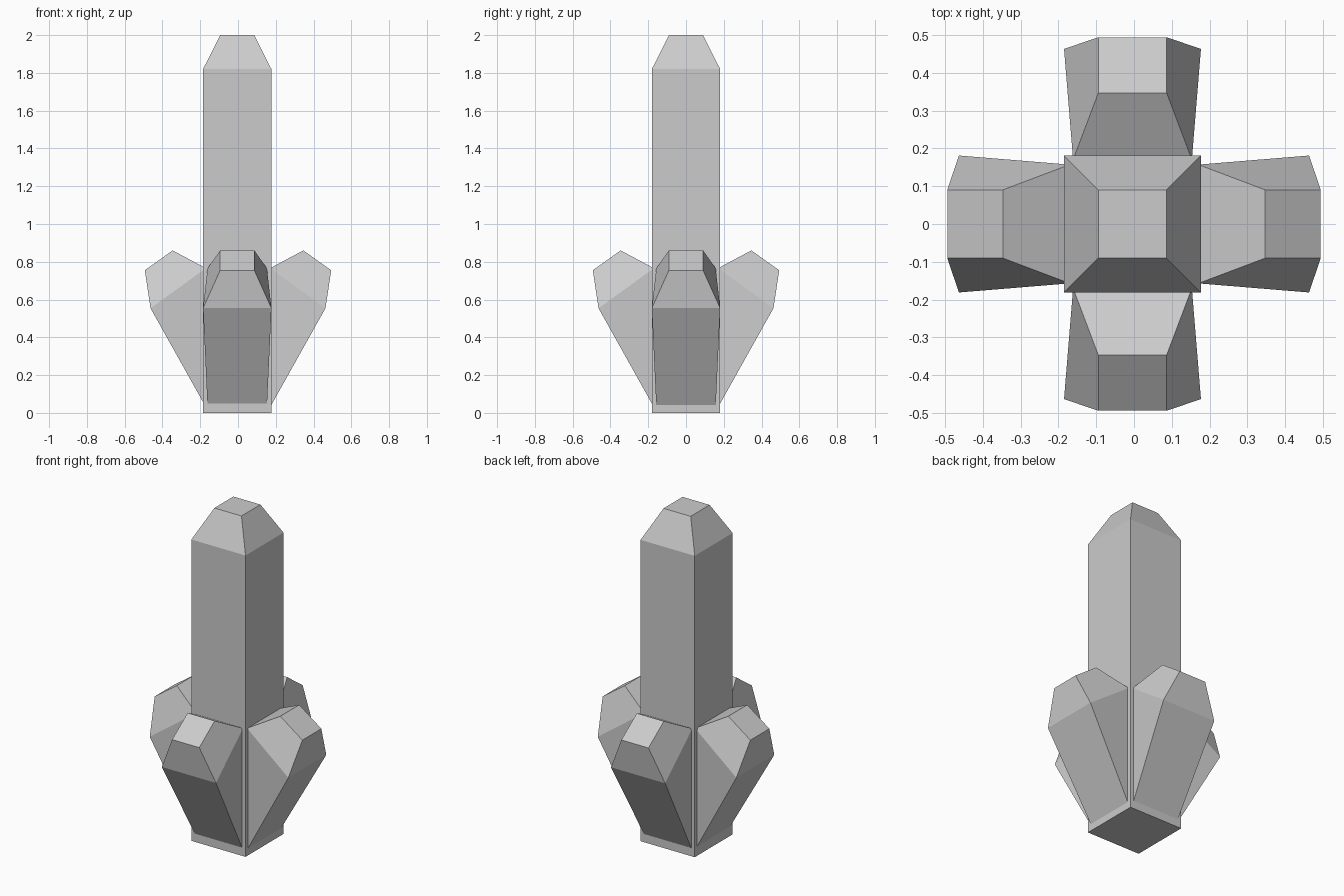
import bpy
from math import pi
from mathutils import Matrix

if "Cube" in bpy.data.objects:
    bpy.data.objects.remove(bpy.data.objects["Cube"])


def add_object(name, verts, faces):
    mesh = bpy.data.meshes.new(name)
    mesh.from_pydata(verts, [], faces)
    mesh.update()
    obj = bpy.data.objects.new(name, mesh)
    bpy.context.collection.objects.link(obj)
    return obj


OFFSET = -0.004  # the column sits slightly left of centre

# Central column: square shaft with a chamfered tip, as (half width, z) rings
rings = [(0.181, 0.0), (0.181, 1.82), (0.0905, 2.0)]
corners = [(-1, -1), (1, -1), (1, 1), (-1, 1)]
verts = [(sx * h + OFFSET, sy * h, z) for h, z in rings for sx, sy in corners]
faces = [(3, 2, 1, 0), (8, 9, 10, 11)]
for r in range(len(rings) - 1):
    for i in range(4):
        j = (i + 1) % 4
        faces.append((4 * r + i, 4 * r + j, 4 * r + 4 + j, 4 * r + 4 + i))
add_object("crystal_column", verts, faces)

# Side crystal outline as (outward distance, z, half width):
# base, outer shoulder, tip outer edge, tip inner edge, inner shoulder
profile = [(0.170, 0.030, 0.157), (0.463, 0.554, 0.181), (0.4935, 0.755, 0.0905),
           (0.346, 0.860, 0.0905), (0.170, 0.766, 0.157)]
n = len(profile)
shard_verts = [(d, s * w, z) for s in (-1, 1) for d, z, w in profile]
shard_faces = [(i, (i + 1) % n, (i + 1) % n + n, i + n)[::-1] for i in range(n)]
# Flanks: lower triangle and chamfer on each side
shard_faces += [(0, 1, 4), (1, 2, 3, 4), (n + 4, n + 1, n), (n + 4, n + 3, n + 2, n + 1)]

# Four side crystals around the column
for k, side in enumerate(["right", "back", "left", "front"]):
    obj = add_object("side_crystal_" + side, shard_verts, shard_faces)
    shift = OFFSET if side in ("front", "back") else 0.0
    obj.data.transform(Matrix.Translation((shift, 0, 0)) @ Matrix.Rotation(k * pi / 2, 4, "Z"))
